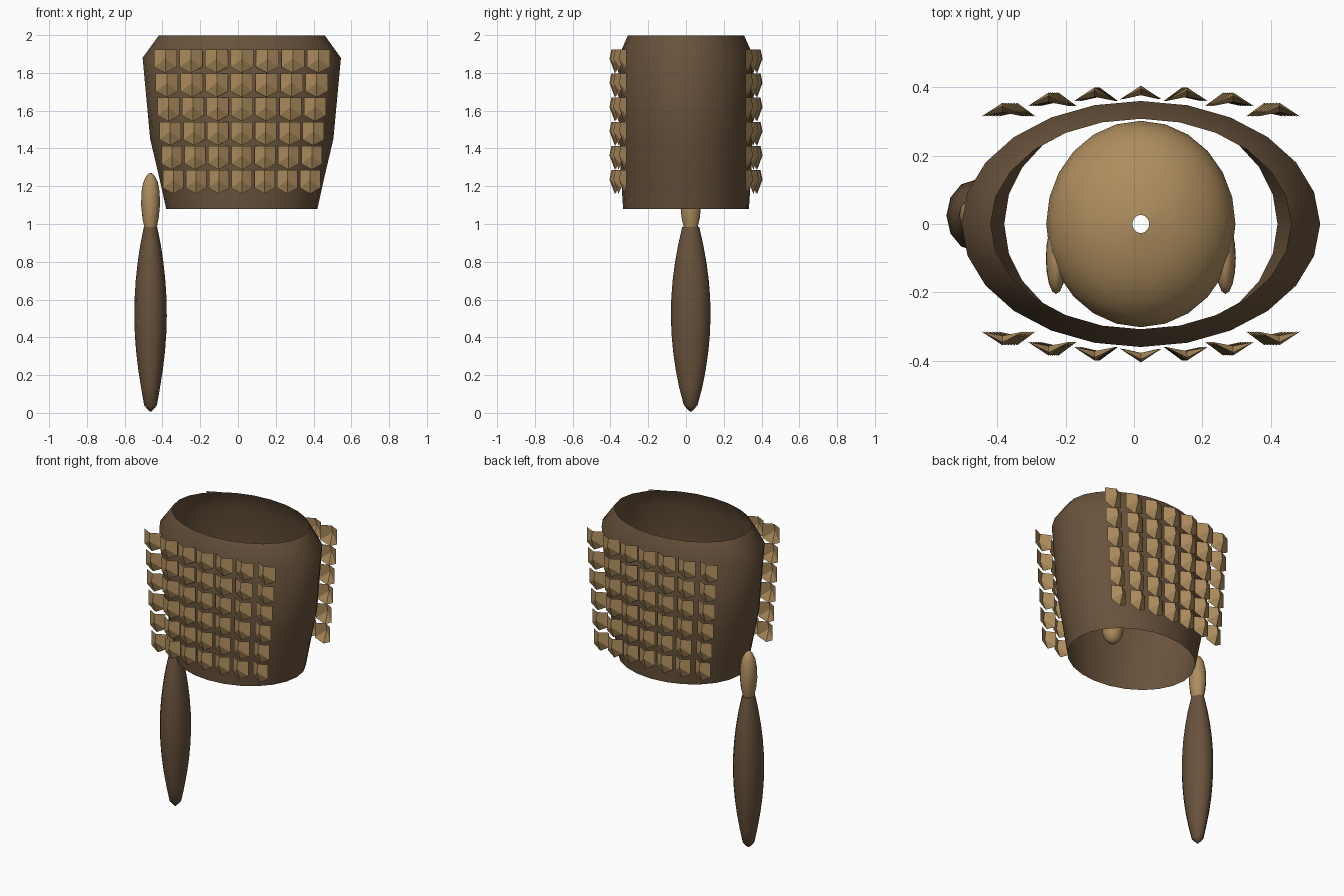
import bpy, bmesh, math
from mathutils import Matrix, Vector

cube = bpy.data.objects.get("Cube")
if cube:
    bpy.data.objects.remove(cube, do_unlink=True)


def make_material(name, rgb):
    mat = bpy.data.materials.new(name)
    mat.use_nodes = True
    color = (*rgb, 1)
    mat.diffuse_color = color
    bsdf = next(n for n in mat.node_tree.nodes if n.type == 'BSDF_PRINCIPLED')
    bsdf.inputs["Base Color"].default_value = color
    return mat


brown = make_material("dark brown leather", (0.14, 0.085, 0.045))
tan = make_material("tan", (0.42, 0.265, 0.11))


def finish(bm, name, mat, angle=None):
    mesh = bpy.data.meshes.new(name)
    bm.to_mesh(mesh)
    bm.free()
    mesh.materials.append(mat)
    obj = bpy.data.objects.new(name, mesh)
    bpy.context.collection.objects.link(obj)
    if angle:
        bpy.ops.object.select_all(action='DESELECT')
        obj.select_set(True)
        bpy.context.view_layer.objects.active = obj
        bpy.ops.object.shade_smooth_by_angle(angle=math.radians(angle))
    return obj


def loft(name, mat, center, profile, sides, angle=50, caps=False):
    """Stack elliptical rings given as (z, x radius, y radius)."""
    bm = bmesh.new()
    rings = []
    for z, rx, ry in profile:
        turns = [math.tau * i / sides for i in range(sides)]
        rings.append([bm.verts.new((center[0] + rx * math.cos(t),
                                    center[1] + ry * math.sin(t), z)) for t in turns])
    for low, high in zip(rings, rings[1:]):
        for i in range(sides):
            j = (i + 1) % sides
            bm.faces.new((low[i], low[j], high[j], high[i]))
    if caps:
        bm.faces.new(rings[0][::-1])
        bm.faces.new(rings[-1])
    return finish(bm, name, mat, angle)


def ellipsoid(name, mat, center, radii):
    bm = bmesh.new()
    bmesh.ops.create_uvsphere(bm, u_segments=16, v_segments=10, radius=1,
                              matrix=Matrix.LocRotScale(Vector(center), None, Vector(radii)))
    return finish(bm, name, mat, 60)


MID = 0.02

# Open torso shell
loft("torso", brown, (MID, 0),
     [(1.08, 0.40, 0.333), (1.26, 0.44, 0.345), (1.45, 0.485, 0.352),
      (1.88, 0.525, 0.36), (1.997, 0.44, 0.308)], 24)

# Rounded head inside the torso, with an opening through its poles
head_profile = []
for k in range(13):
    a = math.radians(-85 + 170 * k / 12)
    head_profile.append((1.57 + 0.2 * math.sin(a), 0.277 * math.cos(a), 0.302 * math.cos(a)))
loft("head", tan, (MID, 0), head_profile, 24)
ellipsoid("chin", tan, (MID, -0.17, 1.37), (0.065, 0.065, 0.11))
for side, label in ((1, "left"), (-1, "right")):
    ellipsoid(label + "_ear", tan, (MID + side * 0.248, -0.1, 1.56), (0.03, 0.105, 0.06))

# Hanging arm with hand
ARM = (-0.463, 0.025)
sleeve = [(0.008, 0.006, 0.006), (0.04, 0.034, 0.036)]
for k in range(1, 10):
    t = k / 10
    w = math.sin(math.pi * (0.09 + 0.80 * t)) ** 0.8
    sleeve.append((0.04 + 0.945 * t, 0.086 * w, 0.105 * w))
sleeve.append((0.985, 0.035, 0.045))
loft("sleeve", brown, ARM, sleeve, 12, caps=True)
loft("hand", tan, ARM,
     [(0.98, 0.032, 0.036), (1.03, 0.043, 0.048), (1.10, 0.05, 0.055),
      (1.17, 0.048, 0.05), (1.22, 0.039, 0.04), (1.255, 0.022, 0.023),
      (1.27, 0.005, 0.005)], 12, caps=True)

# Ridged, pointed armour scales in rows on chest and back
BASE_DEPTH = [0.365, 0.36, 0.345, 0.315]
ROWS, COLUMNS = 6, 7


def add_scale(bm, x, y, z, half, facing):
    def vert(dx, out, dz):
        return bm.verts.new((x + dx, facing * (y + out), z + dz))
    left_top, left_low = vert(-half, 0, 0), vert(-half, 0, -0.095)
    right_top, right_low = vert(half, 0, 0), vert(half, 0, -0.095)
    ridge_top, ridge_mid = vert(0, 0.03, 0), vert(0, 0.04, -0.05)
    tip = vert(0, 0.012, -0.125)
    for top, low in ((left_top, left_low), (right_top, right_low)):
        bm.faces.new((top, low, ridge_mid, ridge_top))
        bm.faces.new((low, tip, ridge_mid))


for facing, name in ((-1, "chest_scales"), (1, "back_scales")):
    bm = bmesh.new()
    for row in range(ROWS):
        f = row / (ROWS - 1)
        span = 0.405 - 0.043 * f
        for col in range(COLUMNS):
            u = (col - 3) / 3
            add_scale(bm, MID + span * u, BASE_DEPTH[abs(col - 3)],
                      1.925 - 0.128 * row, 0.061 - 0.007 * f, facing)
    bmesh.ops.recalc_face_normals(bm, faces=bm.faces)
    # Turn every plate so its outside faces away from the body
    flipped = [face for face in bm.faces if face.normal.y * facing < 0]
    bmesh.ops.reverse_faces(bm, faces=flipped)
    finish(bm, name, tan)
